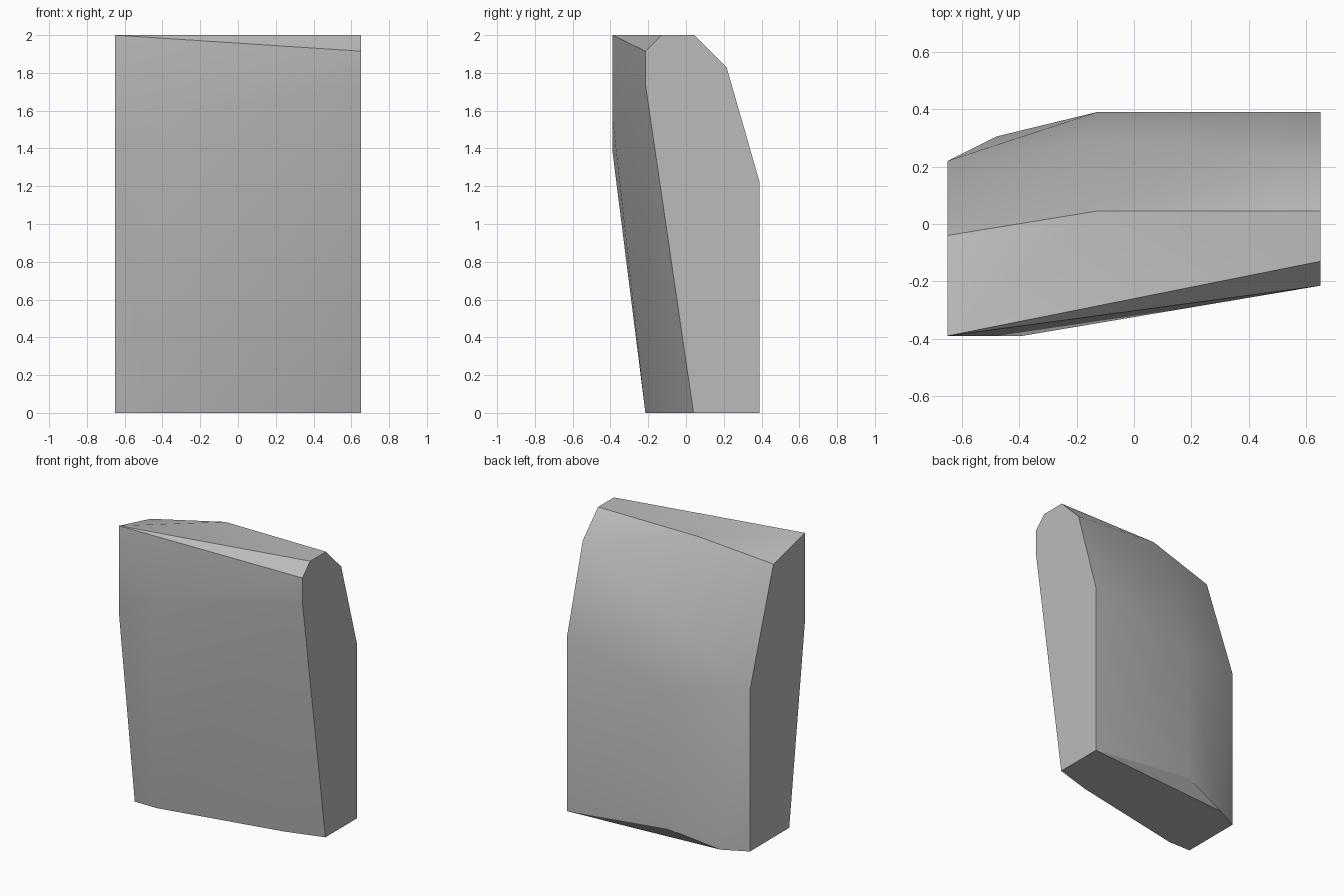
import bpy, bmesh, math

cube = bpy.data.objects.get("Cube")
if cube:
    bpy.data.objects.remove(cube, do_unlink=True)

# Stone colour
stone = bpy.data.materials.new("stone_grey")
stone.use_nodes = True
colour = (0.5, 0.5, 0.5, 1)
stone.diffuse_color = colour
stone.node_tree.nodes["Principled BSDF"].inputs["Base Color"].default_value = colour
stone.node_tree.nodes["Principled BSDF"].inputs["Roughness"].default_value = 0.9

# Outlines (y, z) of the two flat ends
HALF = 0.65
left_end = [(0.04, 0), (0.39, 0), (0.39, 1.22), (0.215, 1.83),
            (0.045, 2), (-0.13, 2), (-0.215, 1.915), (-0.215, 1.74)]
right_end = [(-0.39, 2), (-0.04, 1.915), (0.22, 1.13),
             (0.22, 0), (-0.215, 0), (-0.39, 1.39)]

# Corners between the ends
ridge = [(-0.13, 0.045, 2)]
back_bulge = [(-0.13, 0.305, 1.48), (-0.13, 0.39, 1.05), (-0.13, 0.39, 0.085)]
front_bulge = [(-0.39, -0.39, 1.57)]
foot = [(-0.48, 0.305, 0), (-0.48, -0.215, 0), (0.38, -0.04, 0)]

points = [(HALF, y, z) for y, z in left_end]
points += [(-HALF, y, z) for y, z in right_end]
points += ridge + back_bulge + front_bulge + foot

# Wrap the corners in a convex stone block
bm = bmesh.new()
for p in points:
    bm.verts.new(p)
hull = bmesh.ops.convex_hull(bm, input=bm.verts[:])
loose = [v for v in bm.verts if not v.link_faces]
bmesh.ops.delete(bm, geom=loose, context="VERTS")
bmesh.ops.dissolve_limit(bm, angle_limit=math.radians(0.5),
                         verts=bm.verts[:], edges=bm.edges[:])
bmesh.ops.recalc_face_normals(bm, faces=bm.faces[:])

mesh = bpy.data.meshes.new("stone_slab")
bm.to_mesh(mesh)
bm.free()
mesh.materials.append(stone)
slab = bpy.data.objects.new("stone_slab", mesh)
bpy.context.collection.objects.link(slab)

# Soft faces with crisp main edges
bpy.ops.object.select_all(action="DESELECT")
slab.select_set(True)
bpy.context.view_layer.objects.active = slab
bpy.ops.object.shade_smooth_by_angle(angle=math.radians(30))
